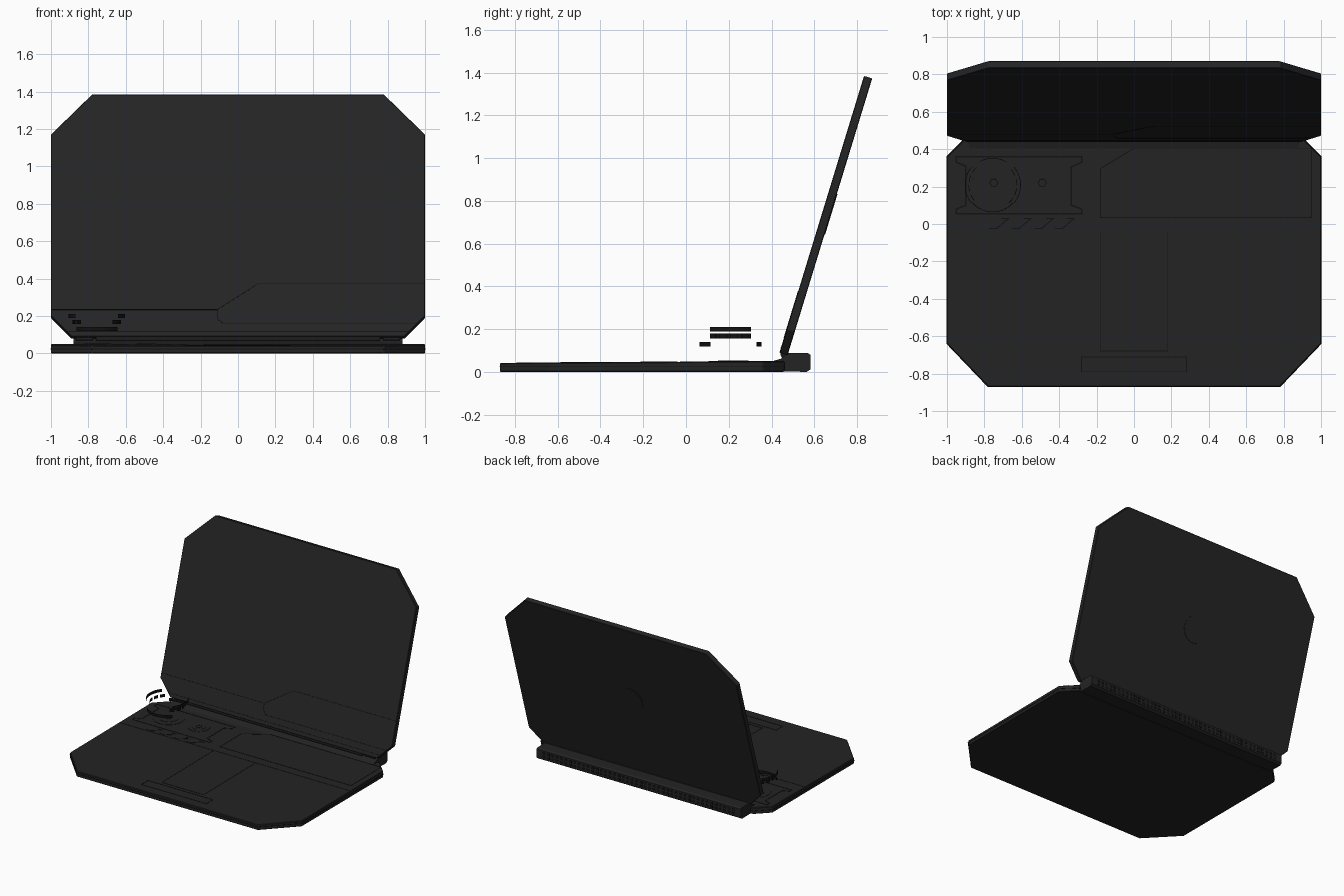
import bpy, bmesh, math
from mathutils import Matrix, Vector

if "Cube" in bpy.data.objects:
    bpy.data.objects.remove(bpy.data.objects["Cube"])


def material(name, value):
    m = bpy.data.materials.new(name)
    m.diffuse_color = (value, value, value, 1)
    m.use_nodes = True
    m.node_tree.nodes["Principled BSDF"].inputs["Base Color"].default_value = m.diffuse_color
    return m


SHELL = material("charcoal shell", 0.0175)
DARK = material("black seams", 0.006)


def finish(name, bm, mat, matrix=Matrix()):
    bmesh.ops.recalc_face_normals(bm, faces=bm.faces)
    me = bpy.data.meshes.new(name)
    bm.to_mesh(me)
    bm.free()
    me.materials.append(mat)
    ob = bpy.data.objects.new(name, me)
    ob.matrix_world = matrix
    bpy.context.collection.objects.link(ob)
    return ob


def plate(name, pts, z0, z1, mat, matrix=Matrix(), bevel=0):
    """Extrude a flat outline between two heights."""
    bm = bmesh.new()
    f = bm.faces.new([bm.verts.new((x, y, z0)) for x, y in pts])
    r = bmesh.ops.extrude_face_region(bm, geom=[f])
    for v in r["geom"]:
        if isinstance(v, bmesh.types.BMVert):
            v.co.z = z1
    ob = finish(name, bm, mat, matrix)
    if bevel:
        mod = ob.modifiers.new("edge", "BEVEL")
        mod.width, mod.segments, mod.limit_method = bevel, 1, "ANGLE"
    return ob


def seams(name, paths, width, matrix, height=0.0015):
    """Thin lines along flat polylines."""
    bm = bmesh.new()
    for path in paths:
        for a, b in zip(path, path[1:]):
            a, b = Vector(a).to_3d(), Vector(b).to_3d()
            d = b - a
            t = (Matrix.Translation((a + b) / 2)
                 @ Matrix.Rotation(math.atan2(d.y, d.x), 4, "Z")
                 @ Matrix.Diagonal((d.length + width, width, height * 2, 1)))
            bmesh.ops.create_cube(bm, size=1, matrix=t)
    return finish(name, bm, DARK, matrix)


def arc(cx, cy, r, a0, a1, n):
    return [(cx + r * math.cos(a0 + (a1 - a0) * i / n),
             cy + r * math.sin(a0 + (a1 - a0) * i / n)) for i in range(n + 1)]


def ring(cx, cy, r, n=32):
    return arc(cx, cy, r, 0, 2 * math.pi, n)


def mirrored(half):
    return half + [(-x, y) for x, y in reversed(half)]


# Base slab, with a top that rises gently to the back
outline = mirrored([(0.78, -0.87), (1, -0.64), (1, 0.36), (0.9, 0.46)])
base = plate("base", outline, 0, 0.047, SHELL, bevel=0.004)
for v in base.data.vertices:
    if v.co.z > 0.01:
        v.co.z = 0.0474 + 0.00625 * v.co.y
DECK = Matrix.Translation((0, 0, 0.0474)) @ Matrix.Rotation(math.atan(0.00625), 4, "X")
seams("base_side_seam", [outline + outline[:1]], 0.005,
      Matrix.Translation((0, 0, 0.024)), 0.002)

# Rear exhaust block: a side profile swept across the width
profile = [(0.40, 0.004), (0.40, 0.049), (0.445, 0.062), (0.475, 0.088), (0.57, 0.088),
           (0.582, 0.08), (0.582, 0.012), (0.565, 0.0)]
SIDE = Matrix(((0, 0, 1, 0), (1, 0, 0, 0), (0, 1, 0, 0), (0, 0, 0, 1)))
plate("rear_block", profile, -0.88, 0.88, SHELL, SIDE)
bm = bmesh.new()
for i in range(44):
    for z in (0.032, 0.06):
        bmesh.ops.create_cube(bm, size=1, matrix=Matrix.Translation((-0.817 + i * 0.038, 0.582, z))
                              @ Matrix.Diagonal((0.024, 0.003, 0.018, 1)))
finish("rear_vents", bm, DARK)

# Hinge bar and end knuckles
for name, x, length, r in (("hinge_bar", 0, 1.52, 0.02), ("hinge_left", -0.82, 0.09, 0.014),
                           ("hinge_right", 0.82, 0.09, 0.014)):
    bm = bmesh.new()
    bmesh.ops.create_cone(bm, cap_ends=True, segments=16, radius1=r, radius2=r, depth=length,
                          matrix=Matrix.Translation((x, 0.462, 0.082))
                          @ Matrix.Rotation(math.pi / 2, 4, "Y"))
    finish(name, bm, SHELL)

# Lid, tilted back
LID = Matrix.Translation((0, 0.437, 0.09)) @ Matrix.Rotation(math.radians(73), 4, "X")
lid_outline = mirrored([(0.89, 0), (1, 0.115), (1, 1.13), (0.78, 1.354)])
plate("lid", lid_outline, -0.04, 0, SHELL, LID, bevel=0.003)
seams("lid_seams", [
    [(-0.995, 0.152), (-0.11, 0.152), (0.11, 0.298), (0.995, 0.298)],
    [(-0.11, 0.152), (-0.11, 0.1), (-0.08, 0.074), (0.955, 0.074)],
    [(-0.91, 0.028), (0.91, 0.028)]], 0.004, LID)

# Plain round badge on the back of the lid
plate("lid_badge", ring(0, 0.69, 0.1, 32)[:-1], -0.043, -0.035, SHELL, LID)

# Deck lines: front bar, touch pad, keyboard step and right panel
seams("deck_seams", [
    [(-0.28, -0.79), (0.28, -0.79), (0.28, -0.71), (-0.28, -0.71), (-0.28, -0.79)],
    [(-0.18, -0.68), (0.18, -0.68)],
    [(-0.18, 0.035), (0.95, 0.035), (0.95, 0.405), (0, 0.405), (-0.18, 0.295), (-0.18, 0.035)]],
    0.005, DECK)
seams("touch_pad_seams", [
    [(-0.18, -0.68), (-0.18, -0.04)], [(0.18, -0.68), (0.18, -0.04)],
    [(-0.99, -0.04), (0.99, -0.04)]], 0.002, DECK)

# Fan bay frame on the left, with slashes
seams("fan_bay_frame", [
    [(-0.95, 0.36), (-0.28, 0.36), (-0.28, 0.33), (-0.335, 0.305), (-0.335, 0.1), (-0.28, 0.08),
     (-0.28, 0.055), (-0.95, 0.055), (-0.95, 0.08), (-0.9, 0.1), (-0.9, 0.31), (-0.95, 0.33),
     (-0.95, 0.36)]], 0.008, DECK)
seams("slashes", [[(x, -0.025), (x + 0.035, -0.025), (x + 0.1, 0.03), (x + 0.065, 0.03)]
                  for x in (-0.77, -0.65, -0.53, -0.42)], 0.006, DECK)

# Two fans: stepped discs with a small hub
for side, x, r in (("large", -0.75, 0.115), ("small", -0.49, 0.08)):
    for i, k in enumerate((1, 0.62)):
        plate(f"{side}_fan_step_{i}", ring(x, 0.22, r * k)[:-1], -0.01, 0.002 + 0.002 * i,
              SHELL, DECK)
    seams(f"{side}_fan_hub", [ring(x, 0.22, 0.022, 6)], 0.006,
          DECK @ Matrix.Translation((0, 0, 0.004)))

# Broken rings floating above the large fan
for name, z, r, spans in (("low", 0.13, 0.145, ((-90, 49), (90, 30))),
                          ("middle", 0.168, 0.13, ((0, 48), (180, 48))),
                          ("top", 0.2, 0.15, ((0, 40), (180, 40)))):
    bm = bmesh.new()
    for mid, half in spans:
        a0, a1 = math.radians(mid - half), math.radians(mid + half)
        inner, outer = arc(-0.755, 0.208, r - 0.003, a0, a1, 12), arc(-0.755, 0.208, r, a0, a1, 12)
        for i in range(12):
            if name == "middle" and i % 3 == 2:
                continue
            c = [inner[i], inner[i + 1], outer[i + 1], outer[i]]
            lo = [bm.verts.new((*p, z - 0.011)) for p in c]
            hi = [bm.verts.new((*p, z + 0.011)) for p in c]
            bm.faces.new(lo)
            bm.faces.new(hi)
            for j in range(4):
                bm.faces.new((lo[j], lo[j - 1], hi[j - 1], hi[j]))
    bmesh.ops.remove_doubles(bm, verts=bm.verts, dist=1e-5)
    finish(f"{name}_floating_ring", bm, DARK)
